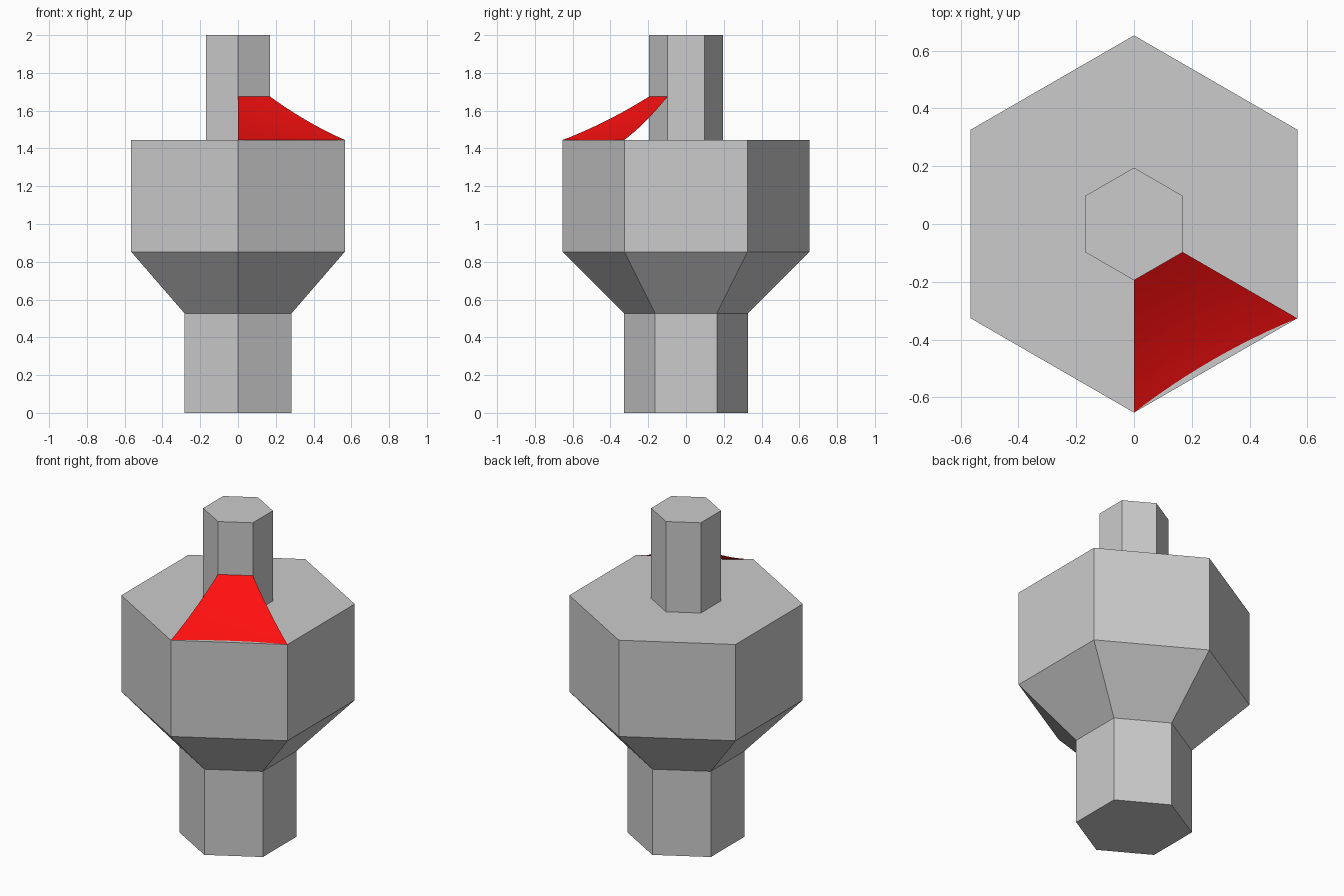
import bpy, bmesh, math
from mathutils import Vector

if "Cube" in bpy.data.objects:
    bpy.data.objects.remove(bpy.data.objects["Cube"])

SIDES = 6


def corner(i, r, z):
    a = math.radians(-90 + 60 * i)
    return Vector((r * math.cos(a), r * math.sin(a), z))


def make_object(name, bm):
    bmesh.ops.recalc_face_normals(bm, faces=bm.faces)
    mesh = bpy.data.meshes.new(name)
    bm.to_mesh(mesh)
    bm.free()
    obj = bpy.data.objects.new(name, mesh)
    bpy.context.collection.objects.link(obj)
    return obj


# Hexagonal body: (corner radius, height) from base to top stem
profile = [(0.327, 0), (0.327, 0.527), (0.653, 0.853), (0.653, 1.445),
           (0.195, 1.445), (0.195, 2.0)]
bm = bmesh.new()
rings = [[bm.verts.new(corner(i, r, z)) for i in range(SIDES)] for r, z in profile]
for low, high in zip(rings, rings[1:]):
    for i in range(SIDES):
        j = (i + 1) % SIDES
        bm.faces.new((low[i], low[j], high[j], high[i]))
bm.faces.new(rings[0][::-1])
bm.faces.new(rings[-1])
make_object("hexagonal_body", bm)

# Red curved sheet from the stem down to the shoulder edge
N, SAG, BOW = 12, 0.014, 0.022
inward = -(corner(0, 1, 0) + corner(1, 1, 0)).normalized()
bm = bmesh.new()
grid = []
for v in range(N + 1):
    t = v / N
    r, z = 0.195 + (0.653 - 0.195) * t, 1.675 - 0.23 * t
    z -= SAG * 4 * t * (1 - t)
    row = []
    for u in range(N + 1):
        s = u / N
        p = corner(0, r, z).lerp(corner(1, r, z), s)
        row.append(bm.verts.new(p + inward * BOW * 4 * s * (1 - s) * t))
    grid.append(row)
for a, b in zip(grid, grid[1:]):
    for u in range(N):
        bm.faces.new((a[u], b[u], b[u + 1], a[u + 1]))
sheet = make_object("red_sheet", bm)
# Keep the open sheet facing outward
if sheet.data.polygons[0].normal.z < 0:
    sheet.data.flip_normals()
for f in sheet.data.polygons:
    f.use_smooth = True
red = bpy.data.materials.new("red")
red.diffuse_color = (1.0, 0.005, 0.005, 1)
red.use_nodes = True
red.node_tree.nodes["Principled BSDF"].inputs["Base Color"].default_value = red.diffuse_color
sheet.data.materials.append(red)
